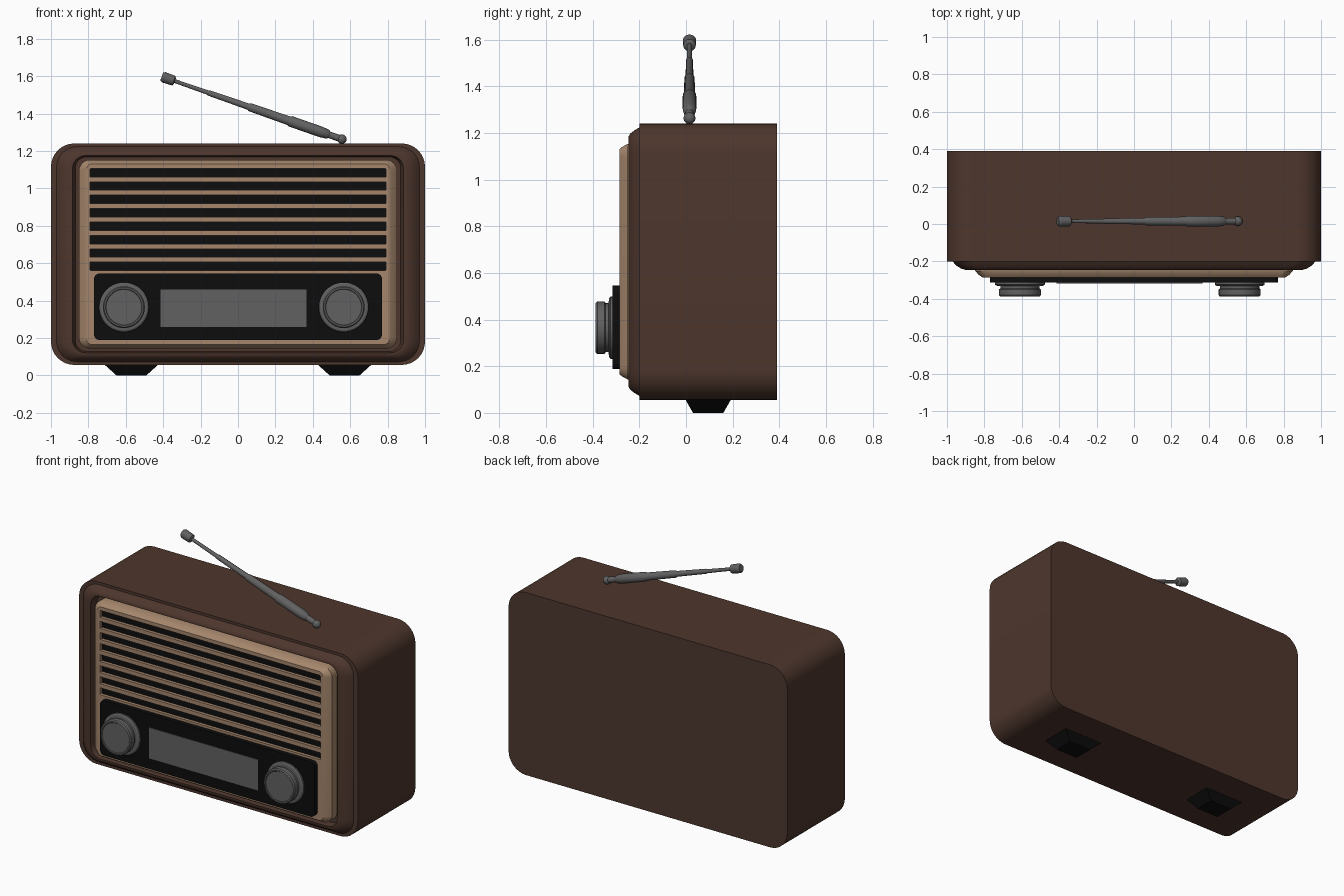
import bpy, bmesh, math
from mathutils import Vector

cube = bpy.data.objects.get("Cube")
if cube:
    bpy.data.objects.remove(cube, do_unlink=True)


def material(name, color):
    m = bpy.data.materials.new(name)
    m.use_nodes = True
    m.diffuse_color = (*color, 1)
    m.node_tree.nodes["Principled BSDF"].inputs["Base Color"].default_value = (*color, 1)
    return m


BROWN = material("brown wood", (0.075, 0.037, 0.026))
TAN = material("tan trim", (0.38, 0.24, 0.15))
BLACK = material("black plastic", (0.004, 0.004, 0.004))
GREY = material("grey metal", (0.12, 0.12, 0.12))


def finish(name, bm, mats, smooth=True):
    bmesh.ops.recalc_face_normals(bm, faces=bm.faces)
    mesh = bpy.data.meshes.new(name)
    bm.to_mesh(mesh)
    bm.free()
    ob = bpy.data.objects.new(name, mesh)
    bpy.context.collection.objects.link(ob)
    for m in mats:
        mesh.materials.append(m)
    if smooth:
        bpy.ops.object.select_all(action="DESELECT")
        ob.select_set(True)
        bpy.context.view_layer.objects.active = ob
        bpy.ops.object.shade_smooth_by_angle(angle=math.radians(30))
    return ob


def skin(bm, rings):
    """Joins equal rings of points with quads and caps both ends."""
    rows = [[bm.verts.new(p) for p in ring] for ring in rings]
    n = len(rows[0])
    for a, b in zip(rows, rows[1:]):
        for i in range(n):
            j = (i + 1) % n
            bm.faces.new((a[i], a[j], b[j], b[i]))
    bm.faces.new(rows[0])
    return bm.faces.new(rows[-1])


def rounded(half_w, half_h, r, y, cz, steps=8):
    pts = []
    for q, (sx, sz) in enumerate(((1, 1), (-1, 1), (-1, -1), (1, -1))):
        for k in range(steps + 1):
            a = math.pi / 2 * (q + k / steps)
            pts.append((sx * (half_w - r) + r * math.cos(a), y,
                        cz + sz * (half_h - r) + r * math.sin(a)))
    return pts


def box(name, x, y, z, mat):
    bm = bmesh.new()
    skin(bm, [[(x[0], d, z[0]), (x[1], d, z[0]), (x[1], d, z[1]), (x[0], d, z[1])] for d in y])
    return finish(name, bm, [mat], False)


def turned(name, start, axis, profile, mat, sides=32):
    """Lathes (distance, radius) pairs along an axis."""
    start, axis = Vector(start), Vector(axis).normalized()
    u = axis.cross(Vector((0, 1, 0)) if abs(axis.y) < 0.5 else Vector((1, 0, 0))).normalized()
    v = axis.cross(u)
    turns = [2 * math.pi * i / sides for i in range(sides)]
    bm = bmesh.new()
    skin(bm, [[start + axis * d + (u * math.cos(t) + v * math.sin(t)) * r for t in turns]
              for d, r in profile])
    return finish(name, bm, [mat])


# Wooden case with a raised, bevelled rim and a shallow recess
MID = 0.648
bm = bmesh.new()
skin(bm, [rounded(w, h, r, y, MID) for w, h, r, y in (
    (1.0, 0.592, 0.125, 0.39), (1.0, 0.592, 0.125, -0.2), (0.97, 0.575, 0.11, -0.2),
    (0.95, 0.562, 0.10, -0.222), (0.925, 0.55, 0.09, -0.238), (0.9, 0.537, 0.08, -0.246),
    (0.885, 0.527, 0.07, -0.246), (0.87, 0.52, 0.06, -0.2))])
finish("case", bm, [BROWN])

# Tan front frame with the speaker opening sunk into it
top, bottom, pitch, gap = 1.107, 0.56, 0.0717, 0.045
open_mid, open_half = (top + bottom) / 2, (top - bottom) / 2
bm = bmesh.new()
back = skin(bm, [
    rounded(0.85, 0.505, 0.06, -0.19, MID), rounded(0.85, 0.505, 0.06, -0.25, MID),
    rounded(0.83, 0.493, 0.045, -0.272, MID), rounded(0.81, 0.483, 0.03, -0.285, MID),
    rounded(0.79, open_half, 0.005, -0.285, open_mid),
    rounded(0.79, open_half, 0.005, -0.265, open_mid)])
back.material_index = 1
finish("front_frame", bm, [TAN, BLACK])
for i in range(7):
    z = top - gap - i * pitch
    box(f"grille_slat_{i + 1}", (-0.792, 0.792), (-0.26, -0.285), (z - pitch + gap, z), TAN)

# Control panel and display
bm = bmesh.new()
skin(bm, [rounded(0.77, 0.178, 0.03, y, 0.367) for y in (-0.28, -0.314)])
finish("control_panel", bm, [BLACK])
box("display", (-0.415, 0.365), (-0.31, -0.318), (0.26, 0.46), GREY)

# Knobs
for side, x in (("right", -0.61), ("left", 0.565)):
    turned(side + "_knob", (x, -0.31, 0.365), (0, -1, 0),
           [(0, 0.133), (0.014, 0.133), (0.02, 0.125), (0.022, 0.105), (0.034, 0.105),
            (0.04, 0.112), (0.07, 0.112), (0.078, 0.106), (0.078, 0.098), (0.074, 0.095)], GREY, 40)

# Tapered feet
for side, x in (("right", -0.57), ("left", 0.57)):
    bm = bmesh.new()
    skin(bm, [[(x + sx * w, 0.095 + sy * d, z) for sx, sy in ((-1, -1), (1, -1), (1, 1), (-1, 1))]
              for w, d, z in ((0.08, 0.065, 0), (0.142, 0.097, 0.056), (0.142, 0.097, 0.07))])
    finish(side + "_foot", bm, [BLACK], False)

# Telescopic antenna with a pivot ball and a tip
base, tip = Vector((0.555, 0.015, 1.263)), Vector((-0.408, 0.015, 1.598))
length = (tip - base).length
turned("antenna_rod", base, tip - base,
       [(0, 0.018), (0.07, 0.018), (0.08, 0.025), (0.12, 0.029), (0.29, 0.029), (0.3, 0.024),
        (0.52, 0.022), (0.53, 0.017), (0.75, 0.015), (0.76, 0.012), (length - 0.06, 0.01)], GREY, 20)
turned("antenna_tip", base, tip - base,
       [(length - 0.075, 0.016), (length - 0.068, 0.027), (length - 0.012, 0.029),
        (length, 0.022)], GREY, 20)
turned("antenna_pivot", base - Vector((0, 0, 0.025)), (0, 0, 1),
       [(0.025 - 0.025 * math.cos(a), 0.025 * math.sin(a) + 0.0005)
        for a in (math.pi * i / 10 for i in range(11))], GREY, 20)
